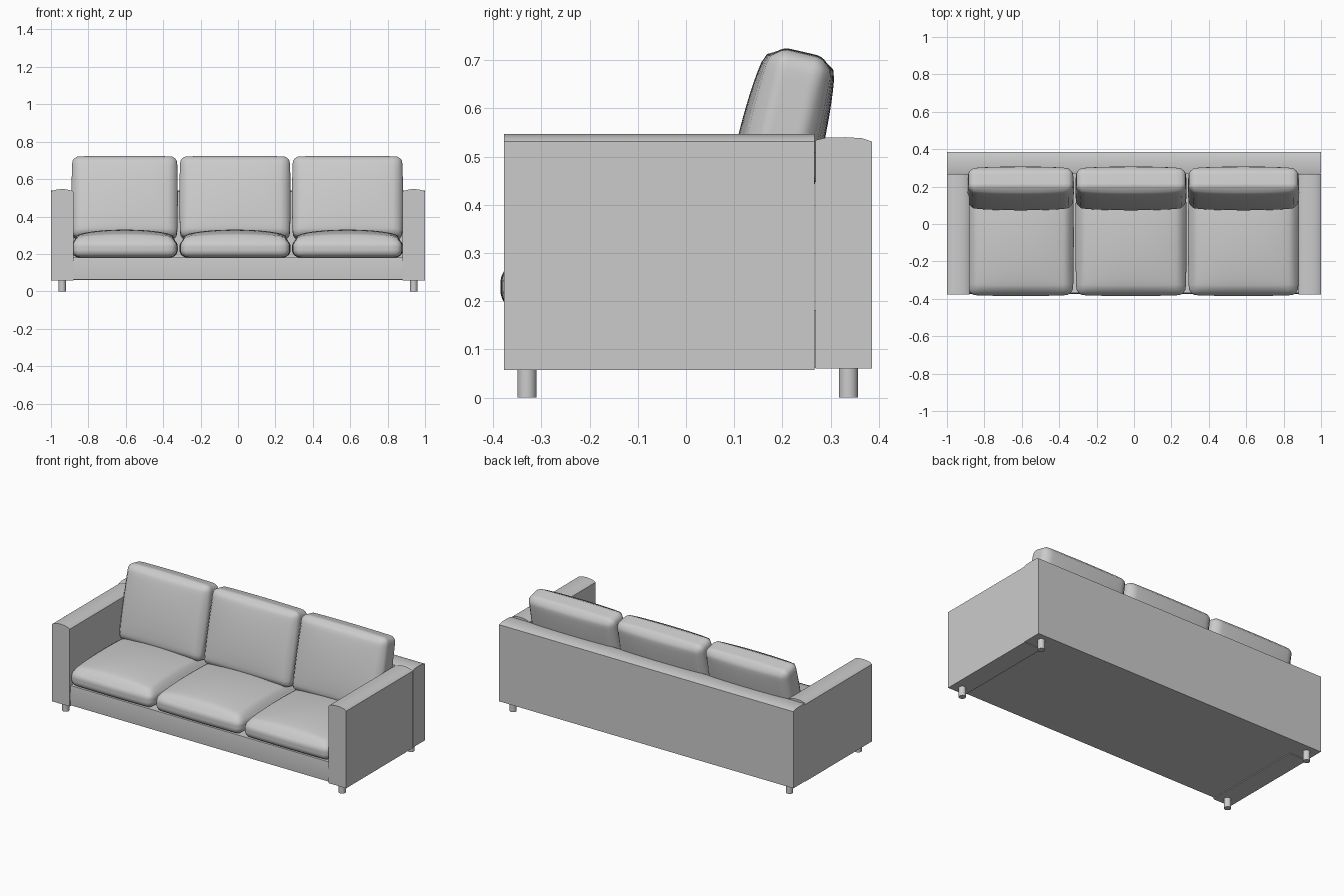
import bpy, bmesh, math
from mathutils import Vector

if "Cube" in bpy.data.objects:
    bpy.data.objects.remove(bpy.data.objects["Cube"])


def finish(name, bm, angle=35):
    bmesh.ops.recalc_face_normals(bm, faces=bm.faces)
    me = bpy.data.meshes.new(name)
    bm.to_mesh(me)
    bm.free()
    ob = bpy.data.objects.new(name, me)
    bpy.context.collection.objects.link(ob)
    bpy.ops.object.select_all(action='DESELECT')
    ob.select_set(True)
    bpy.context.view_layer.objects.active = ob
    bpy.ops.object.shade_smooth_by_angle(angle=math.radians(angle))
    return ob


def extrude_profile(name, points, vec):
    bm = bmesh.new()
    face = bm.faces.new([bm.verts.new(p) for p in points])
    ret = bmesh.ops.extrude_face_region(bm, geom=[face], use_keep_orig=True)
    verts = [g for g in ret['geom'] if isinstance(g, bmesh.types.BMVert)]
    bmesh.ops.translate(bm, verts=verts, vec=vec)
    return finish(name, bm)


def cushion(name, half, radius, puff_top, puff_bottom, power=0.5):
    """Rounded box in local space, puffed along local z, with a faint side seam."""
    bm = bmesh.new()
    bmesh.ops.create_cube(bm, size=2)
    bmesh.ops.subdivide_edges(bm, edges=bm.edges, cuts=21, use_grid_fill=True)
    half = Vector(half)
    for v in bm.verts:
        u, t, w = v.co
        q = Vector(a * b for a, b in zip(v.co, half))
        core = Vector(max(-(h - radius), min(h - radius, a)) for a, h in zip(q, half))
        d = q - core
        if d.length > 1e-6:
            q = core + d.normalized() * radius
        fill = (max(0, 1 - u * u) * max(0, 1 - t * t)) ** power
        q.z += w * fill * (puff_top if w > 0 else puff_bottom)
        # edges drawn in a little between the corners
        q.x *= 1 - 0.015 * t * t
        q.y *= 1 - 0.015 * u * u
        v.co = q
    return finish(name, bm, 50)


# Arms with a gently domed top
dome = [(0.88, 0.531), (0.888, 0.538), (0.915, 0.545), (0.94, 0.547),
        (0.965, 0.545), (0.99, 0.539), (1.0, 0.531)]
for side, s in (("left", -1), ("right", 1)):
    prof = [(0.88, 0.057)] + dome + [(1.0, 0.057)]
    extrude_profile(side + "_arm", [(s * x, -0.378, z) for x, z in prof], (0, 0.645, 0))

# Full-width back panel with softened top
back = [(0.269, 0.06), (0.269, 0.534), (0.29, 0.539), (0.33, 0.54),
        (0.365, 0.538), (0.386, 0.531), (0.386, 0.06)]
extrude_profile("back_panel", [(-1, y, z) for y, z in back], (2, 0, 0))

# Base under the seat
base = [(-0.37, 0.062), (-0.374, 0.12), (-0.368, 0.182), (0.269, 0.182), (0.269, 0.062)]
extrude_profile("seat_base", [(-0.88, y, z) for y, z in base], (1.76, 0, 0))

# Round legs
for fb, y in (("front", -0.33), ("rear", 0.337)):
    for side, s in (("left", -1), ("right", 1)):
        bm = bmesh.new()
        bmesh.ops.create_cone(bm, cap_ends=True, segments=24, radius1=0.02,
                              radius2=0.02, depth=0.065)
        bmesh.ops.translate(bm, verts=bm.verts, vec=(s * 0.94, y, 0.0325))
        finish(fb + "_" + side + "_leg", bm)

# Seat and back cushions
for side, x0, x1 in (("left", -0.89, -0.322), ("middle", -0.313, 0.281), ("right", 0.289, 0.882)):
    cx, hx = (x0 + x1) / 2, (x1 - x0) / 2
    seat = cushion(side + "_seat_cushion", (hx, 0.315, 0.05), 0.042, 0.05, 0.0)
    seat.location = (cx, -0.07, 0.23)
    rest = cushion(side + "_back_cushion", (hx, 0.225, 0.062), 0.035, 0.03, 0.024)
    rest.location = (cx, 0.192, 0.498)
    rest.rotation_euler.x = math.radians(77)
